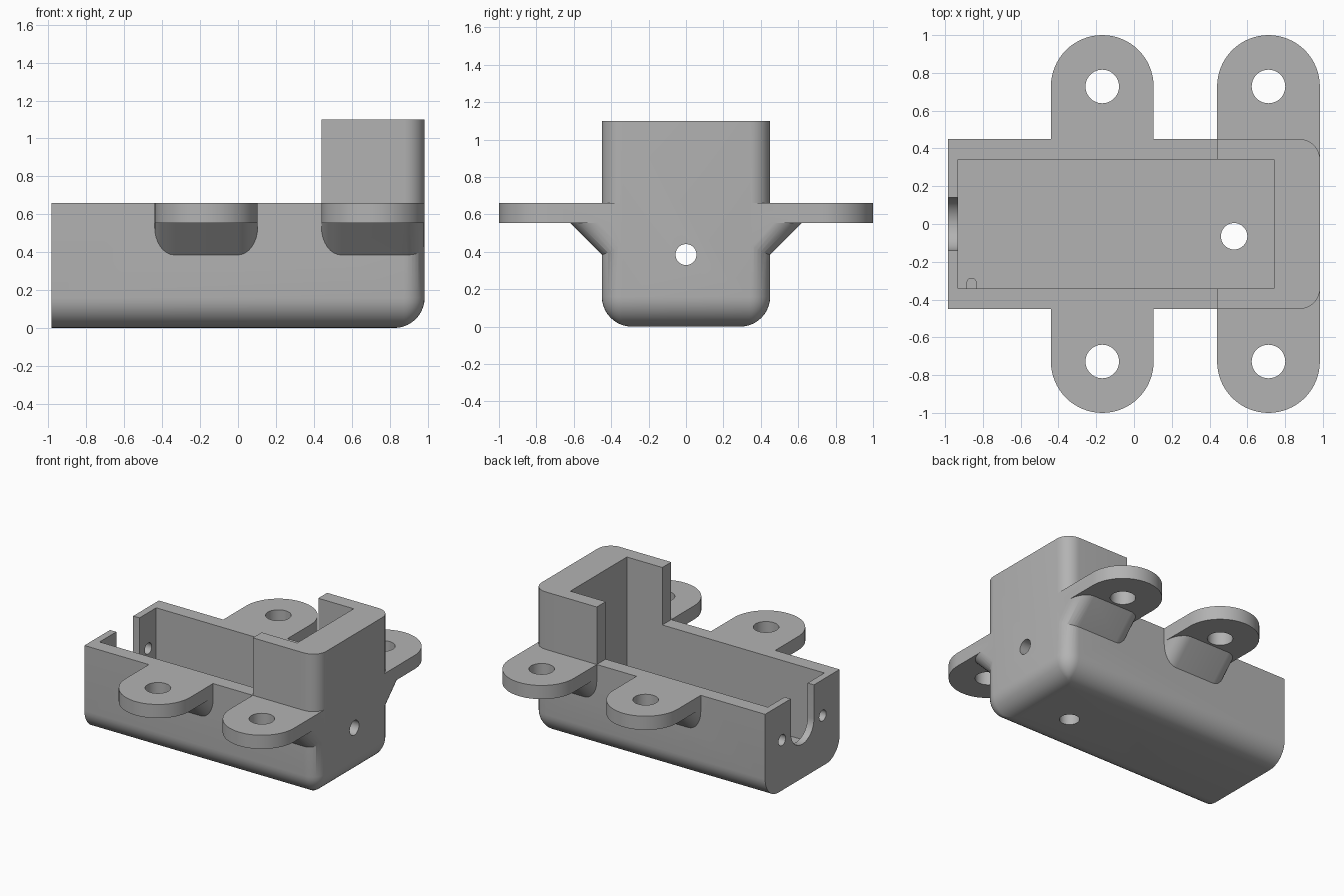
import bpy, bmesh
from math import sin, cos, pi, sqrt
from mathutils import Vector

if "Cube" in bpy.data.objects:
    bpy.data.objects.remove(bpy.data.objects["Cube"])

grey = bpy.data.materials.new("plain grey")
grey.use_nodes = True
grey.diffuse_color = (0.45, 0.45, 0.45, 1)
grey.node_tree.nodes["Principled BSDF"].inputs["Base Color"].default_value = grey.diffuse_color

END, HALF, DECK, TOWER, TOWER_X = 0.985, 0.45, 0.66, 1.1, 0.44
HOLE_Z = 0.385


def loft(name, rings):
    """Closed solid through rings of equal point count."""
    bm = bmesh.new()
    loops = [[bm.verts.new(p) for p in ring] for ring in rings]
    n = len(loops[0])
    for a, b in zip(loops, loops[1:]):
        for i in range(n):
            j = (i + 1) % n
            bm.faces.new((a[i], a[j], b[j], b[i]))
    bm.faces.new(loops[0][::-1])
    bm.faces.new(loops[-1])
    bmesh.ops.remove_doubles(bm, verts=bm.verts, dist=1e-5)
    bmesh.ops.recalc_face_normals(bm, faces=bm.faces)
    mesh = bpy.data.meshes.new(name)
    bm.to_mesh(mesh)
    bm.free()
    mesh.materials.append(grey)
    ob = bpy.data.objects.new(name, mesh)
    bpy.context.collection.objects.link(ob)
    return ob


def prism(name, outline, axis, lo, hi):
    """Extrude a 2D outline along x or z."""
    place = {"x": lambda u, v, w: (w, u, v), "z": lambda u, v, w: (u, v, w)}[axis]
    return loft(name, [[place(u, v, w) for u, v in outline] for w in (lo, hi)])


def arc(cx, cy, r, start, stop, steps):
    return [(cx + r * cos(start + (stop - start) * i / steps),
             cy + r * sin(start + (stop - start) * i / steps)) for i in range(steps + 1)]


def circle(cx, cy, r):
    return arc(cx, cy, r, 0, 2 * pi, 40)[:-1]


def rect(x0, x1, y0, y1):
    return [(x0, y0), (x1, y0), (x1, y1), (x0, y1)]


def combine(target, tool, operation):
    mod = target.modifiers.new(operation, "BOOLEAN")
    mod.operation, mod.solver, mod.object = operation, "EXACT", tool
    bpy.context.view_layer.update()
    result = bpy.data.meshes.new_from_object(
        target.evaluated_get(bpy.context.evaluated_depsgraph_get()))
    target.modifiers.clear()
    target.data = result
    bpy.data.objects.remove(tool)


# Housing: rounded front corners and rounded lower edges, flat rear end
def housing_ring(z, inset):
    r = max(0.11 - inset, 0.02)
    x, y = END - inset, HALF - inset
    pts = [(-END, -y)] + arc(x - r, -y + r, r, -pi / 2, 0, 8)
    pts += arc(x - r, y - r, r, 0, pi / 2, 8) + [(-END, y)]
    return [(u, v, z) for u, v in pts]


EDGE = 0.16
rings = []
for i in range(11):
    a = pi / 2 * i / 10
    rings.append(housing_ring(EDGE * (1 - cos(a)), EDGE * (1 - sin(a))))
housing = loft("housing", rings + [housing_ring(TOWER, 0)])


# Mounting ears with 45 degree gussets
def ear(cx, side):
    r = 0.272
    outline = [(cx - r, 0.25 * side)]
    outline += [(x, y * side) for x, y in arc(cx, 0.728, r, pi, 0, 32)]
    outline += [(cx + r, 0.25 * side)]
    return prism("ear", outline, "z", 0.555, DECK)


def gusset(cx, side):
    r, y0, low, top = 0.272, 0.33, 0.265, 0.6
    c = r - 0.105
    curve = arc(-c, 0, 0.105, pi, 1.5 * pi, 8) + arc(c, 0, 0.105, 1.5 * pi, 2 * pi, 8)
    curve = [(cx + x, low + sqrt(2) * (z + 0.105)) for x, z in curve]
    wall = [(x, y0 * side, z) for x, z in curve]
    slope = [(x, (y0 + top - z) * side, top) for x, z in curve]
    ends = [(cx + r, y0 * side, top), (cx - r, y0 * side, top)]
    return loft("gusset", [wall + ends, slope + ends])


EARS = [(cx, side) for cx in (-0.168, 0.712) for side in (-1, 1)]
for cx, side in EARS:
    combine(housing, gusset(cx, side), "UNION")
    combine(housing, ear(cx, side), "UNION")

# Lower deck beside the tower, then the open pocket
combine(housing, prism("deck_cut", rect(-1.2, TOWER_X, -0.6, 0.6), "z", DECK, 1.3), "DIFFERENCE")
combine(housing, prism("pocket_cut", rect(-0.932, 0.74, -0.342, 0.342), "z", 0.1, 1.3), "DIFFERENCE")

# Ear holes and floor hole
for cx, side in EARS:
    combine(housing, prism("ear_hole", circle(cx, 0.728 * side, 0.089), "z", 0.4, 0.8), "DIFFERENCE")
combine(housing, prism("floor_hole", circle(0.53, -0.065, 0.07), "z", -0.1, 0.2), "DIFFERENCE")

# End wall holes and the U shaped cable slot
combine(housing, prism("front_hole", circle(0, HOLE_Z, 0.056), "x", 0.6, 1.1), "DIFFERENCE")
for y in (-0.246, 0.246):
    combine(housing, prism("rear_hole", circle(y, HOLE_Z, 0.042), "x", -1.1, -0.85), "DIFFERENCE")
slot = [(0.14, 0.9), (-0.14, 0.9)] + arc(0, 0.4, 0.14, pi, 2 * pi, 24)
combine(housing, prism("slot_cut", slot, "x", -1.1, -0.85), "DIFFERENCE")

# Small half round locating post in the pocket
post = [(-0.887, -0.36)] + arc(-0.86, -0.312, 0.027, pi, 0, 12) + [(-0.833, -0.36)]
locating_post = prism("locating_post", post, "z", 0.08, 0.2)

# Smooth curved faces, keep edges crisp
bpy.ops.object.select_all(action="DESELECT")
for ob in (housing, locating_post):
    ob.select_set(True)
bpy.context.view_layer.objects.active = housing
bpy.ops.object.shade_smooth_by_angle(angle=pi / 6)
